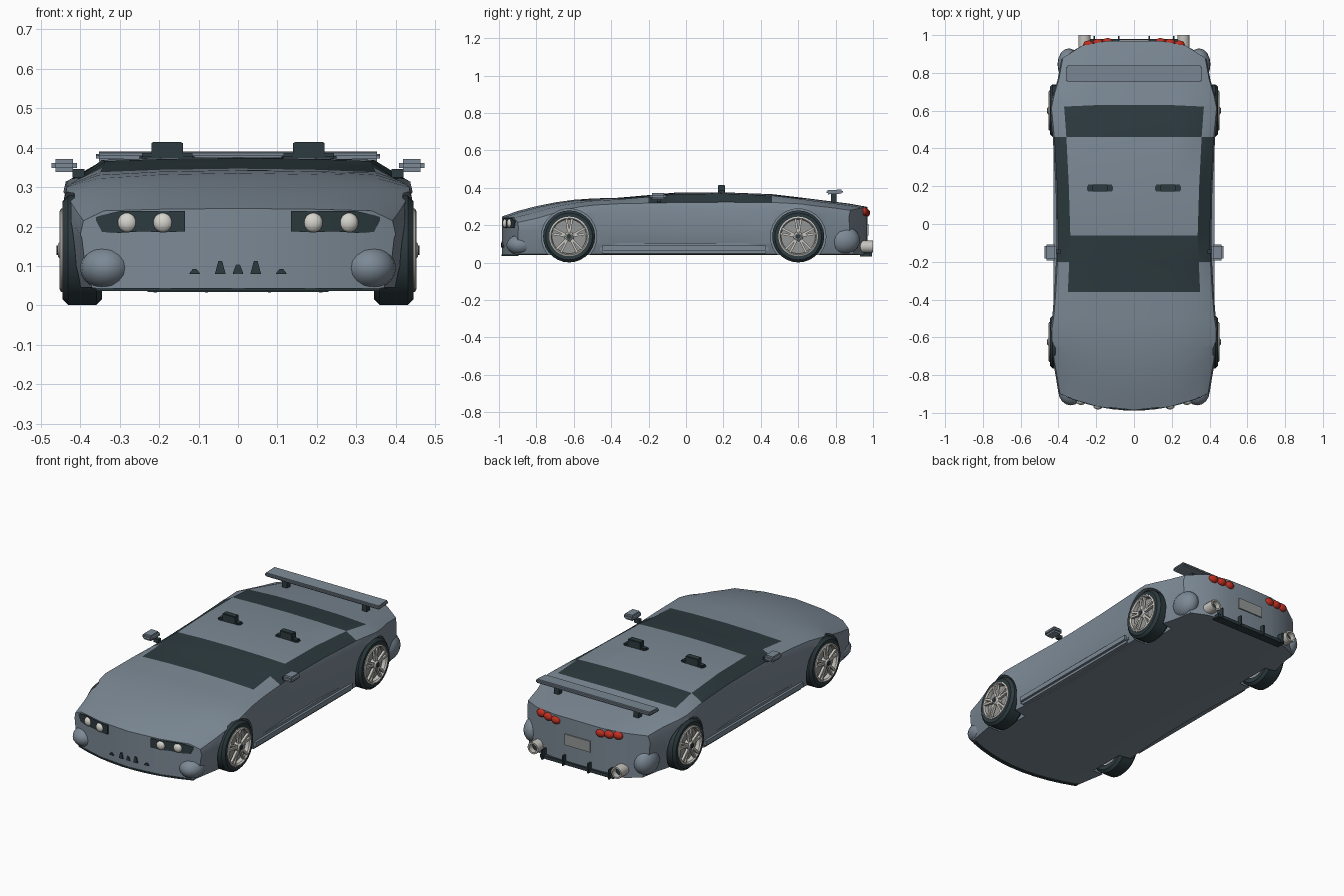
import bpy, bmesh, math
from mathutils import Matrix, Vector

if "Cube" in bpy.data.objects:
    bpy.data.objects.remove(bpy.data.objects["Cube"])

def material(name, col):
    m = bpy.data.materials.new(name)
    m.diffuse_color = (*col, 1)
    m.use_nodes = True
    m.node_tree.nodes["Principled BSDF"].inputs["Base Color"].default_value = m.diffuse_color
    return m

PAINT = material("blue_grey_paint", (0.20, 0.25, 0.30))
DARK = material("dark_glass_and_rubber", (0.026, 0.043, 0.050))
SILVER = material("silver", (0.56, 0.55, 0.51))
LAMP = material("lamp_white", (0.66, 0.65, 0.60))
DISC = material("disc_grey", (0.30, 0.31, 0.31))
RED = material("red_lamp", (0.50, 0.028, 0.015))

def finish(bm, name, mats, smooth=None):
    bmesh.ops.recalc_face_normals(bm, faces=bm.faces)
    me = bpy.data.meshes.new(name)
    bm.to_mesh(me)
    bm.free()
    ob = bpy.data.objects.new(name, me)
    bpy.context.collection.objects.link(ob)
    for m in mats:
        me.materials.append(m)
    if smooth:
        shade(ob, smooth)
    return ob

def shade(ob, angle):
    bpy.ops.object.select_all(action='DESELECT')
    ob.select_set(True)
    bpy.context.view_layer.objects.active = ob
    bpy.ops.object.shade_smooth_by_angle(angle=math.radians(angle))

def box(name, loc, size, mat, rot=None, bevel=0):
    bm = bmesh.new()
    bmesh.ops.create_cube(bm, size=1)
    bmesh.ops.scale(bm, vec=size, verts=bm.verts)
    if bevel:
        bmesh.ops.bevel(bm, geom=bm.edges[:], offset=bevel, segments=2, affect='EDGES')
    bm.transform(Matrix.Translation(loc) @ (rot or Matrix()))
    return finish(bm, name, [mat])

def ball(name, loc, radii, mat):
    bm = bmesh.new()
    bmesh.ops.create_uvsphere(bm, u_segments=16, v_segments=10, radius=1)
    bmesh.ops.scale(bm, vec=radii, verts=bm.verts)
    bmesh.ops.translate(bm, vec=loc, verts=bm.verts)
    return finish(bm, name, [mat], 40)

def lathe(name, loc, profile, mat, turn=Matrix(), n=28):
    """Revolve a closed (radius, x) outline around the local x axis."""
    bm = bmesh.new()
    rings = []
    for i in range(n):
        a = 2 * math.pi * i / n
        rings.append([bm.verts.new((x, r * math.cos(a), r * math.sin(a))) for r, x in profile])
    k = len(profile)
    for i in range(n):
        p, q = rings[i], rings[(i + 1) % n]
        for j in range(k):
            bm.faces.new((p[j], q[j], q[(j + 1) % k], p[(j + 1) % k]))
    bmesh.ops.remove_doubles(bm, verts=bm.verts, dist=1e-5)
    bm.transform(Matrix.Translation(loc) @ turn)
    return finish(bm, name, [mat], 35)

def strip(name, cols, yfun, mat, thick=0.006):
    """Thin plate following the nose; cols are (x, low z, high z)."""
    bm = bmesh.new()
    rows = [[bm.verts.new((x, yfun(x) + d, z)) for d, z in
             ((0, lo), (0, hi), (thick, hi), (thick, lo))] for x, lo, hi in cols]
    for p, q in zip(rows, rows[1:]):
        for j in range(4):
            bm.faces.new((p[j], q[j], q[(j + 1) % 4], p[(j + 1) % 4]))
    bm.faces.new(rows[0])
    bm.faces.new(rows[-1])
    return finish(bm, name, [mat])

# Body: lofted stations (y, half width, top z, rail x, rail z, belt z)
STATIONS = [
    (-0.985, 0.400, 0.246, 0.340, 0.240, 0.215), (-0.90, 0.415, 0.276, 0.345, 0.262, 0.235),
    (-0.80, 0.432, 0.302, 0.350, 0.288, 0.262), (-0.70, 0.443, 0.322, 0.355, 0.308, 0.285),
    (-0.60, 0.443, 0.336, 0.355, 0.322, 0.300), (-0.50, 0.432, 0.343, 0.352, 0.331, 0.308),
    (-0.36, 0.422, 0.347, 0.350, 0.338, 0.315), (-0.20, 0.413, 0.361, 0.343, 0.351, 0.318),
    (-0.06, 0.410, 0.374, 0.337, 0.366, 0.321), (0.20, 0.415, 0.376, 0.345, 0.369, 0.323),
    (0.46, 0.430, 0.366, 0.358, 0.359, 0.322), (0.63, 0.445, 0.346, 0.370, 0.339, 0.314),
    (0.75, 0.432, 0.331, 0.350, 0.325, 0.305), (0.87, 0.405, 0.316, 0.310, 0.311, 0.295),
    (0.97, 0.385, 0.298, 0.275, 0.294, 0.280)]

def clamp(t):
    return max(0, min(1, t))

def warp(x, y):
    front = clamp((-0.45 - y) / 0.4)
    rear = clamp((y - 0.6) / 0.3)
    return y + 0.56 * x * x * front - 4.5 * x ** 4 * rear

bm = bmesh.new()
loops = []
for y, w, top, rx, rz, belt in STATIONS:
    half = [(0, top), (rx * .55, top - (top - rz) * .3), (rx, rz), (w - .008, belt),
            (w, belt - .035), (w - .004, .17), (w - .012, .10), (w - .03, .045),
            (rx, .04), (rx * .55, .04), (0, .04)]
    ring = half + [(-x, z) for x, z in half[-2:0:-1]]
    loops.append([bm.verts.new((x, warp(x, y), z)) for x, z in ring])
N = 20
for s, (p, q) in enumerate(zip(loops, loops[1:])):
    y0, y1 = STATIONS[s][0], STATIONS[s + 1][0]
    for j in range(N):
        f = bm.faces.new((p[j], p[(j + 1) % N], q[(j + 1) % N], q[j]))
        roof = j in (0, 1, 18, 19)
        side = j in (2, 17)
        screen = (y0 >= -0.361 and y1 <= -0.05) or (y0 >= 0.45 and y1 <= 0.64)
        if (roof and screen) or (side and y0 >= -0.21 and y1 <= 0.47):
            f.material_index = 1
for c in (loops[0], loops[-1]):        # curved nose and tail faces
    for a, b, d, e in ((0, 1, 9, 10), (1, 2, 8, 9), (0, 19, 11, 10), (19, 18, 12, 11)):
        bm.faces.new((c[a], c[b], c[d], c[e]))
    bm.faces.new([c[i] for i in range(2, 9)])
    bm.faces.new([c[i] for i in range(12, 19)])
body = finish(bm, "body", [PAINT, DARK])

# Wheel wells
WHEELS = [(-0.625, "front"), (0.60, "rear")]
for y, end in WHEELS:
    for s in (-1, 1):
        cut = lathe("well_cutter", (s * 0.43, y, 0.14), [(0, .1), (.148, .1), (.148, -.1), (0, -.1)], PAINT)
        mod = body.modifiers.new("well", 'BOOLEAN')
        mod.operation = 'DIFFERENCE'
        mod.solver = 'EXACT'
        mod.object = cut
        bpy.context.view_layer.objects.active = body
        bpy.ops.object.modifier_apply(modifier=mod.name)
        bpy.data.objects.remove(cut)
shade(body, 28)

# Wheels
for y, end in WHEELS:
    for s, side in ((-1, "left"), (1, "right")):
        c = Vector((s * 0.395, y, 0.14))
        turn = Matrix.Rotation(math.pi if s < 0 else 0, 4, 'Z')
        tag = f"{end}_{side}"
        lathe("tire_" + tag, c, [(.098, .048), (.125, .05), (.139, .036), (.139, -.036),
                                 (.125, -.05), (.098, -.048)], DARK, turn)
        lathe("rim_" + tag, c, [(.09, -.04), (.092, .05), (.098, .058), (.106, .054), (.103, -.04)], SILVER, turn)
        lathe("brake_disc_" + tag, c, [(0, .028), (.093, .028), (.093, -.04), (0, -.04)], DISC, turn)
        for i in range(5):
            rot = turn @ Matrix.Rotation(2 * math.pi * i / 5, 4, 'X')
            for t in (-0.16, 0.16):
                r2 = rot @ Matrix.Rotation(t, 4, 'X')
                box("spoke_" + tag, c + r2 @ Vector((.048, 0, .055)), (.014, .012, .08), SILVER, r2)
        lathe("hub_" + tag, c, [(0, .062), (.016, .062), (.026, .052), (.026, .03), (0, .03)], SILVER, turn, 12)
        lathe("hub_cap_" + tag, c, [(0, .066), (.013, .066), (.013, .06), (0, .06)], DARK, turn, 10)

nose = lambda x: -0.988 + 0.56 * x * x
for s, side in ((-1, "left"), (1, "right")):
    # Headlights
    strip("headlight_panel_" + side, [(s * x, lo, hi) for x, lo, hi in
          ((.135, .188, .239), (.19, .185, .239), (.24, .188, .239), (.30, .184, .239), (.345, .186, .229), (.36, .215, .224))],
          nose, DARK, .009)
    for x in (.19, .28):
        ball("headlight_" + side, (s * x, nose(x) + .004, .21), (.025, .018, .025), LAMP)
    # Bumper corners and sills
    ball("front_bumper_corner_" + side, (s * .335, -.885, .095), (.066, .075, .055), PAINT)
    ball("rear_bumper_corner_" + side, (s * .345, .845, .12), (.06, .085, .075), PAINT)
    box("sill_" + side, (s * .395, -.01, .077), (.06, .90, .055), PAINT, bevel=.014)
    # Mirrors
    box("mirror_" + side, (s * .441, -.15, .355), (.064, .085, .032), PAINT, bevel=.010)
    box("mirror_arm_" + side, (s * .405, -.145, .335), (.03, .022, .022), DARK)
    # Headrests above the roof
    box("headrest_" + side, (s * .18, .19, .393), (.08, .036, .044), DARK, bevel=.003)
    box("headrest_base_" + side, (s * .18, .19, .374), (.14, .036, .022), DARK, bevel=.006)
    # Spoiler posts
    box("spoiler_post_" + side, (s * .25, .79, .347), (.03, .03, .05), DARK)
    # Tail lamps and exhausts
    for x in (.14, .19, .24):
        ball("tail_lamp_" + side, (s * x, .966 - 4.5 * x ** 4, .27 - (.19 - x) * .08), (.029, .02, .022), RED)
    pipe = Matrix.Rotation(math.pi / 2, 4, 'Z')
    lathe("exhaust_" + side, (s * .262, .955, .085), [(.024, .045), (.033, .045), (.033, -.05), (.024, -.05)],
          SILVER, pipe, 14)
    lathe("exhaust_core_" + side, (s * .262, .955, .085), [(0, .015), (.025, .015), (.025, -.04), (0, -.04)],
          DARK, pipe, 14)
    for x in (.08, .21):
        box("diffuser_fin_" + side, (s * x, .972, .06), (.008, .045, .055), DARK)

# Spoiler wing
box("spoiler_wing", (0, .795, .378), (.72, .088, .022), PAINT, Matrix.Rotation(.05, 4, 'X'), bevel=.007)
# Rear plate and diffuser
box("rear_plate", (0, .972, .175), (.16, .008, .062), DISC)
box("diffuser", (0, .955, .043), (.46, .05, .018), DARK)
# Front lip and grille slots
strip("front_lip", [(x / 100, .036, .044) for x in range(-36, 37, 8)], nose, DARK, .02)
for x, h in ((-.11, .012), (-.045, .032), (0, .024), (.045, .032), (.11, .012)):
    strip("grille_slot", [(x - .013, .08, .082), (x - .005, .08, .08 + h), (x + .005, .08, .08 + h),
                          (x + .013, .08, .082)], nose, DARK, .009)
